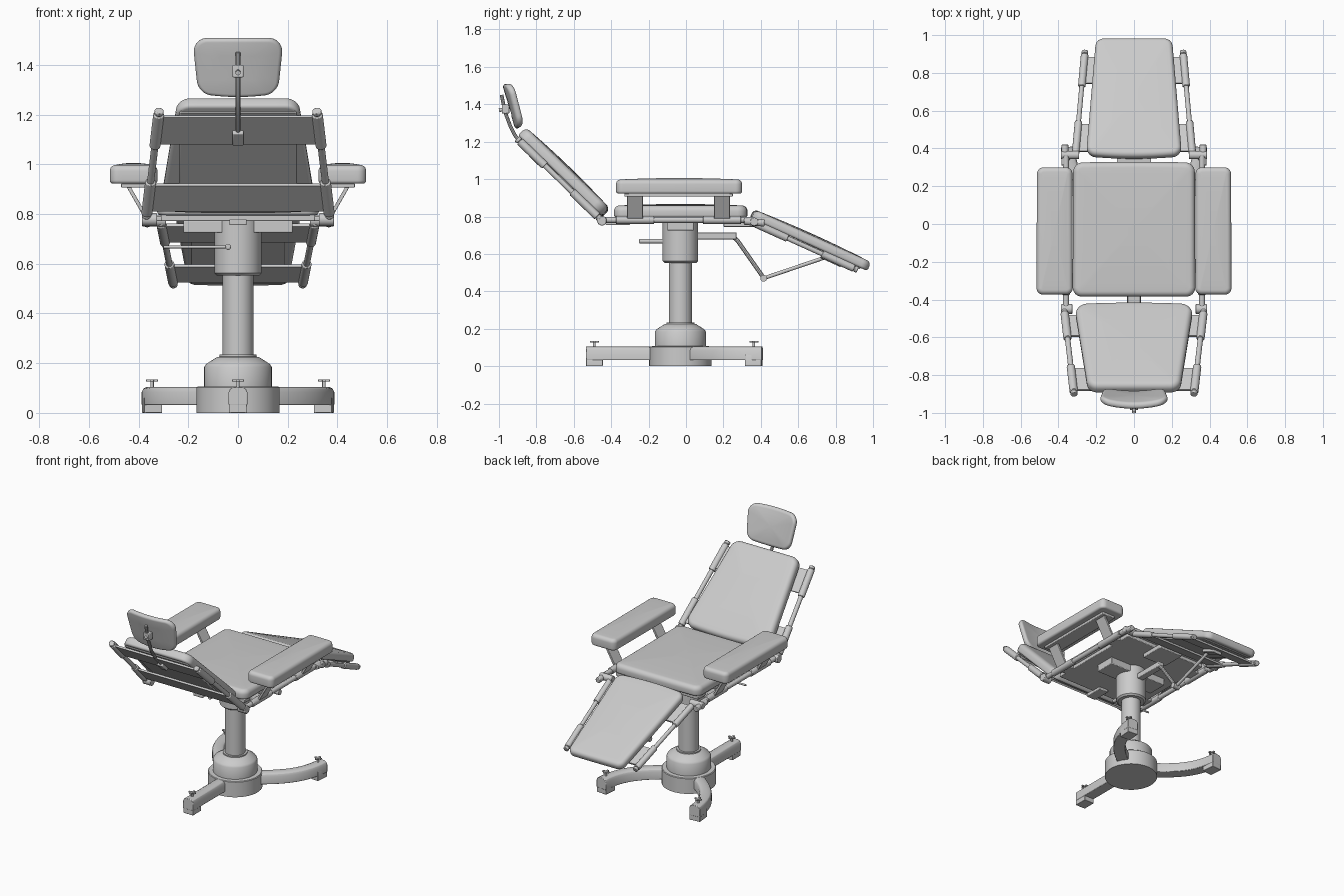
import bpy, bmesh
from math import sin, cos, pi, radians, atan2
from mathutils import Matrix, Vector

if "Cube" in bpy.data.objects:
    bpy.data.objects.remove(bpy.data.objects["Cube"])

I = Matrix.Identity(4)

def frame(y, z, deg, x=0):
    """Local frame on a panel face: x across, y down the panel, z out of the face."""
    return Matrix.Translation((x, y, z)) @ Matrix.Rotation(-radians(deg), 4, 'X')

def smooth(ob):
    bpy.context.collection.objects.link(ob)
    bpy.ops.object.select_all(action='DESELECT')
    bpy.context.view_layer.objects.active = ob
    ob.select_set(True)
    if ob.type == 'CURVE':
        bpy.ops.object.convert(target='MESH')
    bpy.ops.object.shade_smooth_by_angle(angle=radians(35))

def finish(name, bm, mat=I, bevel=0):
    bmesh.ops.recalc_face_normals(bm, faces=bm.faces)
    me = bpy.data.meshes.new(name)
    bm.to_mesh(me)
    bm.free()
    ob = bpy.data.objects.new(name, me)
    ob.matrix_world = mat
    smooth(ob)
    if bevel:
        m = ob.modifiers.new("bevel", 'BEVEL')
        m.width, m.segments, m.limit_method = bevel, 2, 'ANGLE'

def skin(name, rings, mat=I, bevel=0):
    """Join closed rings of points into a capped surface."""
    bm = bmesh.new()
    vr = [[bm.verts.new(p) for p in r] for r in rings]
    n = len(vr[0])
    for a, b in zip(vr, vr[1:]):
        for i in range(n):
            bm.faces.new((a[i], a[(i + 1) % n], b[(i + 1) % n], b[i]))
    bm.faces.new(vr[0])
    bm.faces.new(vr[-1])
    finish(name, bm, mat, bevel)

def box(name, lo, hi, mat=I, bevel=0.004):
    (a, b, c), (d, e, f) = lo, hi
    skin(name, [[(a, b, z), (d, b, z), (d, e, z), (a, e, z)] for z in (c, f)], mat, bevel)

def rod(name, a, b, r, mat=I, bevel=0):
    a, b = Vector(a), Vector(b)
    bm = bmesh.new()
    q = (b - a).to_track_quat('Z', 'Y').to_matrix().to_4x4()
    bmesh.ops.create_cone(bm, cap_ends=True, segments=20, radius1=r, radius2=r,
                          depth=(b - a).length, matrix=Matrix.Translation((a + b) / 2) @ q)
    finish(name, bm, mat, bevel)

def lathe(name, prof, mat=I, seg=48):
    turn = [2 * pi * i / seg for i in range(seg)]
    skin(name, [[(r * cos(w), r * sin(w), z) for w in turn] for r, z in prof], mat)

def cushion(name, mat, hw0, hw1, hl, t, r=.05, e=.03, bow0=0, bow1=0, dome=.008, bend=0):
    """Padded panel: tapered rounded outline, rolled edges, domed face at local z = 0."""
    a = atan2(hw0 - hw1, 2 * hl)
    arcs = [(hw0 - r, -hl + r, -pi / 2, a), (hw1 - r, hl - r, a, pi / 2),
            (-hw1 + r, hl - r, pi / 2, pi - a), (-hw0 + r, -hl + r, pi - a, 1.5 * pi)]

    def ring(inset, z, s=1):
        pts, q = [], r - inset
        for k, (cx, cy, a0, a1) in enumerate(arcs):
            ws = [a0 + (a1 - a0) * i / 8 for i in range(9)]
            pts += [(cx + q * cos(w), cy + q * sin(w)) for w in ws]
            if k in (1, 3):  # extra points so the end edges can bow
                pts += [(cx * (1 - j / 4), cy + (q if k == 1 else -q)) for j in range(1, 8)]
        out = []
        for x, y in [(x * s, y * s) for x, y in pts]:
            bow = bow1 if y > 0 else -bow0
            y += bow * (1 - (x / max(hw0, hw1)) ** 2) * abs(y) / hl
            out.append((x, y, z + bend * x * x))
        return out

    b = .014
    rings = [ring(e, -t, .5), ring(b, -t)]
    rings += [ring(b * (1 - sin(k * pi / 8)), -t + b * (1 - cos(k * pi / 8))) for k in range(1, 5)]
    rings += [ring(e * (1 - cos(k * pi / 12)), -dome - e * (1 - sin(k * pi / 12))) for k in range(7)]
    rings += [ring(e, -dome * s * s, s) for s in (.9, .75, .55, .3, .1)]
    skin(name, rings, mat)

def sweep(name, path, hw, z0, z1, c=.022):
    """Flat-bottomed bar with rounded top edges along a ground path."""
    sec = [(-hw, z0), (hw, z0), (hw, z1 - c), (hw - .007, z1 - .007), (hw - c, z1),
           (c - hw, z1), (.007 - hw, z1 - .007), (-hw, z1 - c)]
    P, rings = [Vector(p) for p in path], []
    for i, p in enumerate(P):
        d = (P[min(i + 1, len(P) - 1)] - P[max(i - 1, 0)]).normalized()
        rings.append([(p.x + d.y * u, p.y - d.x * u, z) for u, z in sec])
    skin(name, rings, I, .003)

def bent_rod(name, pts, r):
    cu = bpy.data.curves.new(name, 'CURVE')
    cu.dimensions, cu.bevel_depth, cu.bevel_resolution, cu.use_fill_caps = '3D', r, 3, True
    sp = cu.splines.new('POLY')
    sp.points.add(len(pts) - 1)
    for p, c in zip(sp.points, pts):
        p.co = (*c, 1)
    smooth(bpy.data.objects.new(name, cu))

# pedestal: hub, column and sleeve
ped = Matrix.Translation((0, -.03, 0))
lathe("base_hub", [(.167, 0), (.167, .102), (.163, .106), (.136, .107), (.136, .185), (.128, .197),
                   (.085, .224), (.075, .226), (.075, .234), (.05, .234)], ped)
lathe("column", [(.062, .22), (.062, .57)], ped)
lathe("column_sleeve", [(.06, .552), (.084, .552), (.095, .562), (.095, .78)], ped)

# three base legs with feet and levelling screws, the rear pair curved
b = [Vector(p) for p in ((.06, 0), (.27, .13), (.34, .24), (.35, .408))]
curve = [b[0] * (1 - t) ** 3 + b[1] * 3 * t * (1 - t) ** 2 + b[2] * 3 * t * t * (1 - t) + b[3] * t ** 3
         for t in [i / 12 for i in range(13)]]
paths = [[(0, -.12), (0, -.3), (0, -.535)], curve, [(-p.x, p.y) for p in curve]]
for n, path in enumerate(paths):
    sweep(f"base_leg_{n}", path, .038, .032, .105)
    e = Vector(path[-1])
    d = (e - Vector(path[-2])).normalized()
    sweep(f"foot_{n}", [e - d * .09, e - d * .001], .037, 0, .08)
    s = e - d * .045
    rod(f"leveller_stem_{n}", (s.x, s.y, .1), (s.x, s.y, .13), .007)
    for k, (u, v) in enumerate(((.024, .007), (.007, .024))):
        box(f"leveller_wing_{k}_{n}", (s.x - u, s.y - v, .126), (s.x + u, s.y + v, .135), bevel=.002)

# seat with mounting
cushion("seat", frame(-.03, .867, 0), .325, .322, .355, .072, bow1=.004)
box("seat_pan", (-.31, -.37, .772), (.31, .31, .797))
box("seat_mount", (-.22, -.1, .725), (.22, .04, .775))
box("rear_bracket", (-.09, .2, .745), (.09, .37, .775))
box("front_bracket", (-.035, -.43, .755), (.035, -.3, .78))

# backrest, leg rest, headrest
back, leg, head = frame(-.628, 1.07, 44), frame(.685, .703, 24.3), frame(-.905, 1.40, 74)
cushion("backrest", back, .25, .308, .308, .07, r=.06, bow1=.012)
cushion("leg_rest", leg, .25, .205, .337, .06, r=.045, e=.025, bow0=.014, bow1=.002)
cushion("headrest", head, .178, .166, .113, .045, r=.055, e=.02, bow0=.008, bow1=.012, bend=.8)
box("backrest_board", (-.235, -.28, -.078), (.235, .28, -.068), back)
box("leg_rest_board", (-.19, -.3, -.068), (.19, .3, -.058), leg)

def side_frame(tag, mat, x0, x1, v0, v1, n, r):
    """Side tubes with sleeves, joined by two tapered cross plates."""
    pt = lambda s, t, h=0: Vector((s * (x0 + (x1 - x0) * t), v0 + (v1 - v0) * t, n + h))
    for s in (-1, 1):
        rod(f"{tag}_tube_{s}", pt(s, 0), pt(s, 1), r * .65, mat)
        for k, (a, b) in enumerate(((.02, .33), (.67, .98))):
            rod(f"{tag}_sleeve_{k}_{s}", pt(s, a), pt(s, b), r, mat, .004)
            rod(f"{tag}_collar_{k}_{s}", pt(s, k - .015), pt(s, k + .015), r * .85, mat, .004)
    for k, (a, b) in enumerate(((.04, .3), (.7, .95))):
        skin(f"{tag}_cross_plate_{k}", [[pt(-1, a, h), pt(1, a, h), pt(1, b, h), pt(-1, b, h)]
                                        for h in (-.006, .006)], mat)

side_frame("backrest", back, .318, .368, -.29, .31, -.086, .022)
side_frame("leg_rest", leg, .31, .26, -.32, .28, -.076, .02)

# armrests, slanted posts, seat side tubes and hinges
for s in (-1, 1):
    cushion(f"armrest_{s}", frame(-.037, 1.006, 0, s * .42), .096, .094, .337, .084, r=.035, e=.025)
    box(f"armrest_plate_{s}", (s * .42 - .05, -.33, .906), (s * .42 + .05, .25, .924))
    for k, (y0, y1) in enumerate(((-.315, -.23), (.15, .235))):
        side = ((.355, .775), (.372, .775), (.45, .912), (.433, .912))
        skin(f"armrest_post_{k}_{s}", [[(s * x, y, z) for x, z in side] for y in (y0, y1)], I, .003)
        rod(f"seat_sleeve_{k}_{s}", (s * .36, y0 - .06, .782), (s * .36, y1 + .06, .782), .022, I, .004)
        box(f"seat_lug_{k}_{s}", (s * .33 - .03, y0, .772), (s * .33 + .03, y1, .79))
    rod(f"seat_tube_{s}", (s * .36, -.44, .782), (s * .36, .36, .782), .016)
    rod(f"back_hinge_{s}", (s * .325, -.45, .778), (s * .386, -.45, .778), .026, I, .004)
    rod(f"leg_hinge_{s}", (s * .29, .365, .772), (s * .386, .365, .772), .022, I, .004)
    rod(f"leg_hinge_knob_{s}", (s * .366, .31, .775), (s * .366, .42, .765), .019, I, .004)

# headrest bracket behind the back
bent_rod("headrest_rod", [(0, -.80, 1.105), (0, -.885, 1.195), (0, -.915, 1.235), (0, -.938, 1.28),
                          (0, -.968, 1.36), (0, -.986, 1.45)], .010)
box("headrest_rod_socket", (-.022, -.19, -.11), (.022, -.12, -.075), back)
box("headrest_clamp", (-.022, -.985, 1.35), (.022, -.945, 1.40))
rod("headrest_clamp_knob", (0, -.98, 1.372), (0, -1.0, 1.368), .010)

# height lever and leg rest linkage
rod("lever_grip", (-.04, -.25, .668), (-.04, -.1, .668), .012, I, .004)
rod("lever_bar", (-.3, -.215, .668), (-.04, -.215, .668), .006)
box("linkage_arm", (-.022, .05, .678), (.022, .27, .715))
bent_rod("linkage_crank", [(0, .24, .70), (0, .275, .672), (0, .42, .465)], .012)
rod("linkage_pin", (-.025, .415, .47), (.025, .415, .47), .018)
rod("linkage_push_rod", (0, .41, .468), (0, .77, .59), .010)
box("linkage_lug", (-.035, .08, -.1), (.035, .2, -.065), leg)
